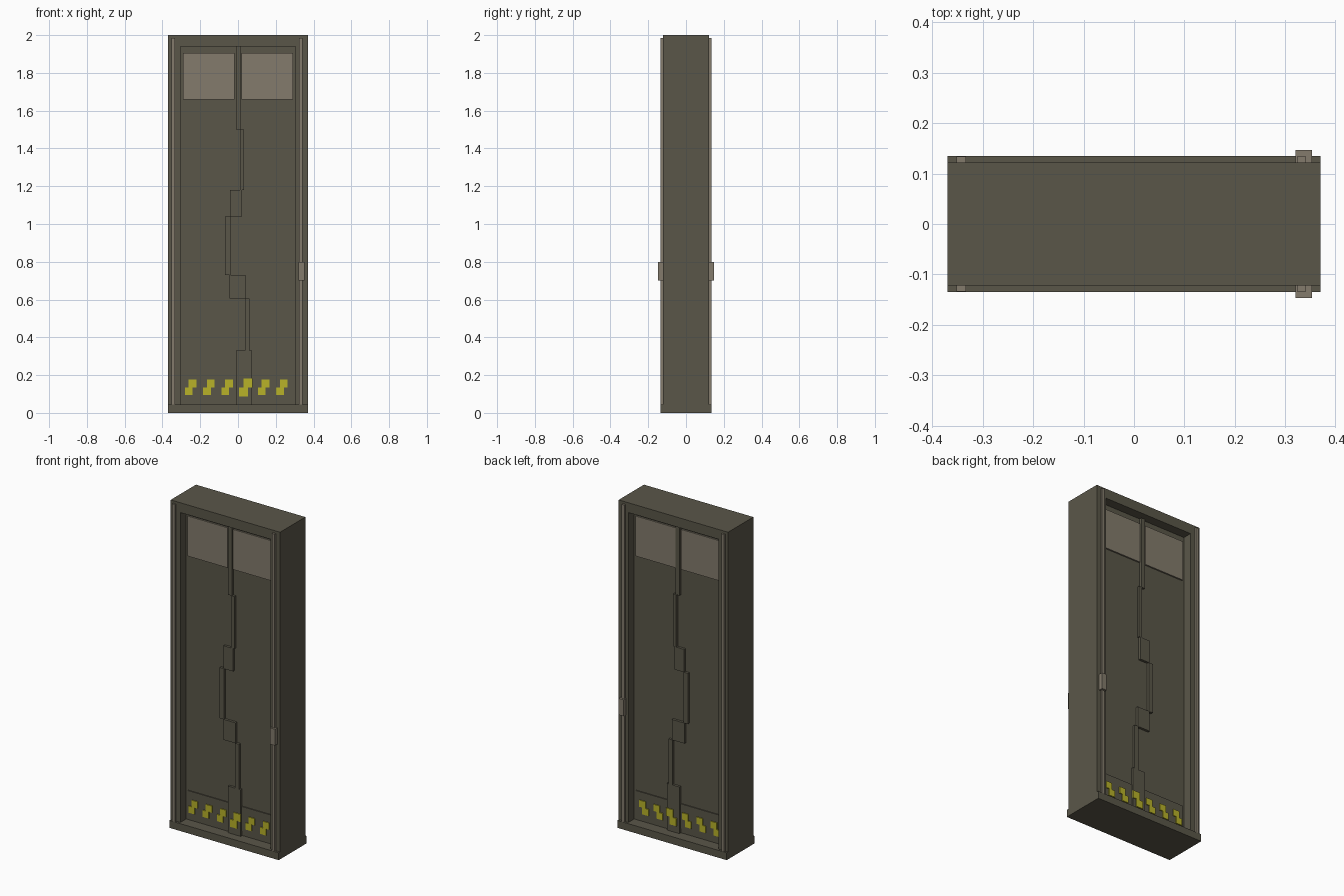
import bpy
import bmesh

cube = bpy.data.objects.get("Cube")
if cube:
    bpy.data.objects.remove(cube, do_unlink=True)


def material(name, rgb):
    m = bpy.data.materials.new(name)
    m.use_nodes = True
    m.diffuse_color = (*rgb, 1)
    m.node_tree.nodes["Principled BSDF"].inputs["Base Color"].default_value = (*rgb, 1)
    return m


body = material("dark olive metal", (0.102, 0.094, 0.066))
trim = material("light taupe metal", (0.228, 0.198, 0.150))
paint = material("warning yellow", (0.48, 0.445, 0.022))


def plate(name, outline, y0, y1, mat):
    """Extrude an outline of (x, z) points from y0 to y1."""
    bm = bmesh.new()
    face = bm.faces.new([bm.verts.new((x, y0, z)) for x, z in outline])
    grown = bmesh.ops.extrude_face_region(bm, geom=[face])["geom"]
    moved = [v for v in grown if isinstance(v, bmesh.types.BMVert)]
    bmesh.ops.translate(bm, verts=moved, vec=(0, y1 - y0, 0))
    bmesh.ops.recalc_face_normals(bm, faces=bm.faces)
    mesh = bpy.data.meshes.new(name)
    bm.to_mesh(mesh)
    bm.free()
    mesh.materials.append(mat)
    obj = bpy.data.objects.new(name, mesh)
    bpy.context.collection.objects.link(obj)
    return obj


def box(name, x0, x1, z0, z1, y0, y1, mat):
    return plate(name, [(x0, z0), (x1, z0), (x1, z1), (x0, z1)], y0, y1, mat)


W, INNER, SILL, LINTEL = 0.37, 0.305, 0.045, 1.94
FRAME, DOOR, LOCK = 0.122, 0.065, 0.08

# Frame
box("threshold", -W, W, 0, SILL, -0.135, 0.135, body)
box("header", -W, W, LINTEL, 2, -FRAME, FRAME, body)
box("right_jamb", -W, -INNER, SILL, LINTEL, -FRAME, FRAME, body)
box("left_jamb", INNER, W, SILL, LINTEL, -FRAME, FRAME, body)

# Stepped lock strip: top, bottom, left and right edge of each step
steps = [(LINTEL, 1.50, -0.011, 0.014), (1.50, 1.18, 0.010, 0.031),
         (1.18, 1.04, -0.043, 0.022), (1.04, 0.73, -0.068, -0.040),
         (0.73, 0.605, -0.046, 0.040), (0.605, 0.33, 0.036, 0.062),
         (0.33, SILL, -0.011, 0.074)]
low_edge = [(a, z) for top, bottom, a, b in steps for z in (top, bottom)]
high_edge = [(b, z) for top, bottom, a, b in steps for z in (top, bottom)]
plate("lock_strip", low_edge + high_edge[::-1], -LOCK, LOCK, body)

# Door leaves meeting the lock strip
plate("right_door", low_edge + [(-INNER, SILL), (-INNER, LINTEL)], -DOOR, DOOR, body)
plate("left_door", high_edge + [(INNER, SILL), (INNER, LINTEL)], -DOOR, DOOR, body)

# Details repeated on the front and back
for side, s in (("front", -1), ("back", 1)):
    box(side + "_right_window", -0.29, -0.019, 1.66, 1.905, s * DOOR, s * 0.074, trim)
    box(side + "_left_window", 0.018, 0.29, 1.66, 1.905, s * DOOR, s * 0.074, trim)
    box(side + "_right_rail", -0.352, -0.333, SILL, 1.985, s * FRAME, s * 0.134, trim)
    box(side + "_left_rail", 0.323, 0.341, SILL, 1.985, s * FRAME, s * 0.134, trim)
    box(side + "_handle", 0.32, 0.353, 0.70, 0.80, s * FRAME, s * 0.147, trim)
    box(side + "_kick_plate", -0.29, 0.29, 0.075, 0.225, s * DOOR, s * 0.071, body)

    # Stepped warning marks, the one on the lock strip a little larger
    for i in range(6):
        on_lock = i == 3
        u = 0.0235 if on_lock else 0.0205
        cx, cz = -0.251 + i * 0.0966, 0.135
        if on_lock:
            cx = 0.041
        mark = [(-1.5, -2), (0.5, -2), (0.5, 0), (1.5, 0),
                (1.5, 2), (-0.5, 2), (-0.5, 0), (-1.5, 0)]
        outline = [(cx + x * u, cz + z * u) for x, z in mark]
        base = LOCK if on_lock else 0.071
        plate(f"{side}_warning_mark_{i + 1}", outline, s * base, s * (base + 0.006), paint)
